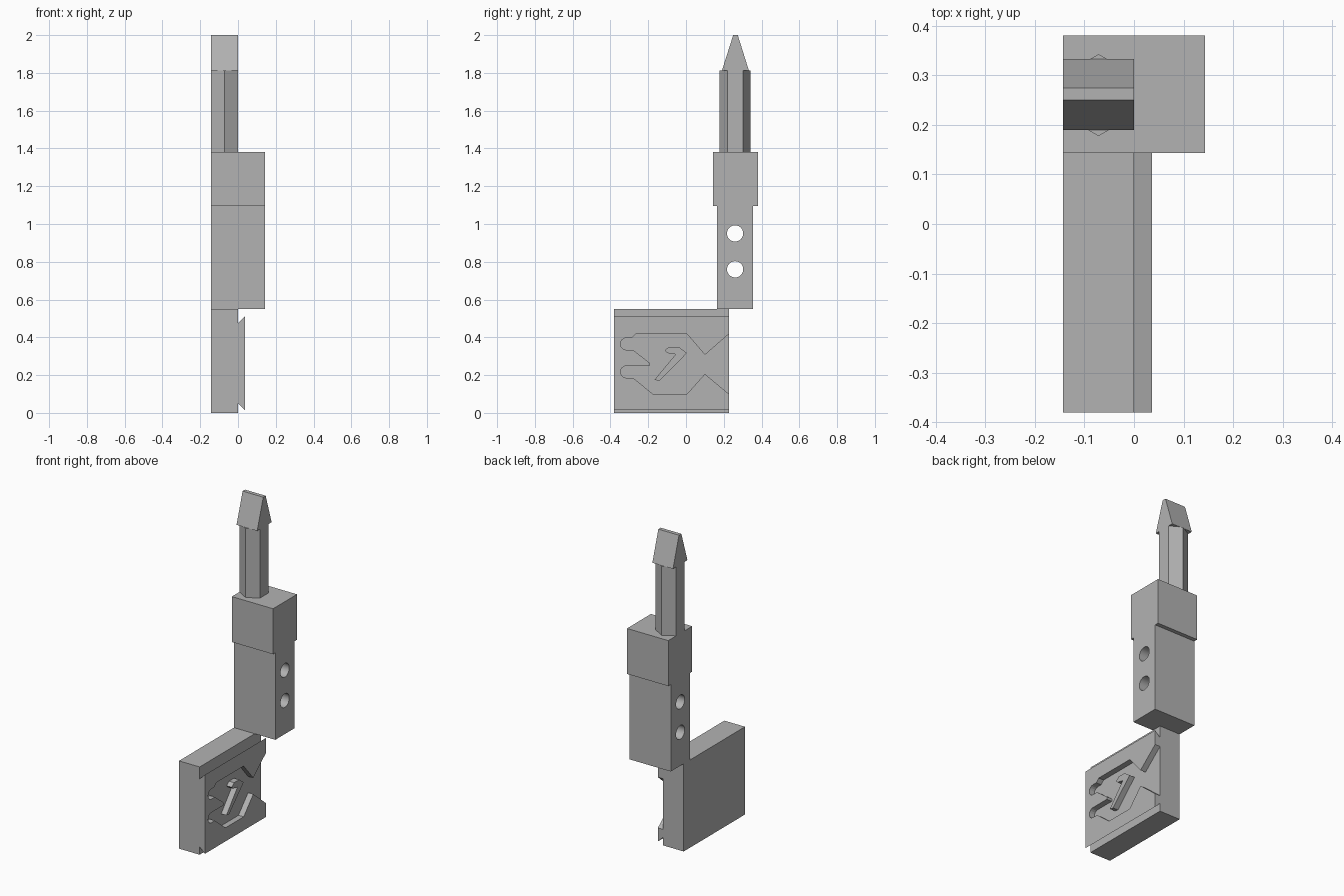
import bpy
import bmesh
from math import cos, sin, pi
from mathutils import Vector

cube = bpy.data.objects.get("Cube")
if cube:
    bpy.data.objects.remove(cube, do_unlink=True)

GREY = (0.45, 0.45, 0.45, 1.0)
mat = bpy.data.materials.new("plain grey")
mat.use_nodes = True
mat.diffuse_color = GREY
mat.node_tree.nodes["Principled BSDF"].inputs["Base Color"].default_value = GREY


def prism(name, profile, axis, start, end):
    """Extrude a flat outline along one axis; the outline uses the other two."""
    def place(p, q, d):
        return {"x": (d, p, q), "y": (p, d, q), "z": (p, q, d)}[axis]

    bm = bmesh.new()
    face = bm.faces.new([bm.verts.new(place(p, q, start)) for p, q in profile])
    ext = bmesh.ops.extrude_face_region(bm, geom=[face])
    moved = [g for g in ext["geom"] if isinstance(g, bmesh.types.BMVert)]
    bmesh.ops.translate(bm, verts=moved, vec=Vector(place(0, 0, end - start)))
    bmesh.ops.recalc_face_normals(bm, faces=bm.faces)
    mesh = bpy.data.meshes.new(name)
    bm.to_mesh(mesh)
    bm.free()
    mesh.materials.append(mat)
    obj = bpy.data.objects.new(name, mesh)
    bpy.context.collection.objects.link(obj)
    return obj


def cut(target, cutter):
    """Subtract a helper solid from a part and remove the helper."""
    mod = target.modifiers.new("cut", "BOOLEAN")
    mod.operation = "DIFFERENCE"
    mod.solver = "EXACT"
    mod.object = cutter
    bpy.context.view_layer.objects.active = target
    bpy.ops.object.modifier_apply(modifier=mod.name)
    bpy.data.objects.remove(cutter, do_unlink=True)


def rect(a0, a1, b0, b1):
    return [(a0, b0), (a1, b0), (a1, b1), (a0, b1)]


def arc(cy, cz, r, a0, a1, n):
    return [(cy + r * cos(a0 + (a1 - a0) * i / n),
             cz + r * sin(a0 + (a1 - a0) * i / n)) for i in range(n + 1)]


LEFT, RIGHT, FACE = -0.143, 0.143, 0.036   # side planes and raised rail face
MID_Y = 0.26

# Base block with its dovetail rail
base_profile = [(LEFT, 0), (0, 0), (0, 0.05), (FACE, 0.015),
                (FACE, 0.51), (0, 0.475), (0, 0.55), (LEFT, 0.55)]
base = prism("base_block", base_profile, "y", -0.38, 0.227)

# Pocket in the rail, open at the back, with two rounded fingers at the front
pocket = [(0.25, 0.438), (0.227, 0.418), (0.10, 0.307), (0.005, 0.418),
          (-0.265, 0.418), (-0.286, 0.397)]
pocket += arc(-0.315, 0.365, 0.032, pi / 2, 3 * pi / 2, 8)
pocket += [(-0.28, 0.333), (-0.193, 0.265), (-0.193, 0.249)]
pocket += arc(-0.315, 0.217, 0.032, pi / 2, 3 * pi / 2, 8)
pocket += [(-0.28, 0.185), (-0.175, 0.10), (0.005, 0.10),
           (0.10, 0.206), (0.227, 0.10), (0.25, 0.08)]
cut(base, prism("pocket_cutter", pocket, "x", 0, 0.06))

# Hooked ridge standing in the pocket
ridge = [(-0.113, 0.33), (-0.09, 0.35), (-0.04, 0.35), (0.005, 0.317),
         (-0.14, 0.17), (-0.167, 0.175), (-0.055, 0.31), (-0.10, 0.317)]
prism("hook_ridge", ridge, "x", 0, FACE)

# Shaft with two cross holes
shaft = prism("shaft", rect(LEFT, RIGHT, 0.165, 0.355), "z", 0.55, 1.095)
for z in (0.76, 0.95):
    cut(shaft, prism("hole_cutter", arc(MID_Y, z, 0.043, 0, 2 * pi * 31 / 32, 31),
                     "x", -0.2, 0.2))
bpy.ops.object.select_all(action="DESELECT")
shaft.select_set(True)
bpy.context.view_layer.objects.active = shaft
bpy.ops.object.shade_smooth_by_angle()

# Wider collar
prism("collar", rect(LEFT, RIGHT, 0.143, 0.38), "z", 1.095, 1.38)

# Hexagonal pin
hexagon = [(LEFT / 2 + 0.0826 * cos(pi / 6 + i * pi / 3),
            MID_Y + 0.0826 * sin(pi / 6 + i * pi / 3)) for i in range(6)]
prism("hex_pin", hexagon, "z", 1.38, 1.812)

# Wedge tip
wedge = [(0.19, 1.812), (0.333, 1.812), (0.274, 2.0), (0.25, 2.0)]
prism("wedge_tip", wedge, "x", LEFT, 0)
